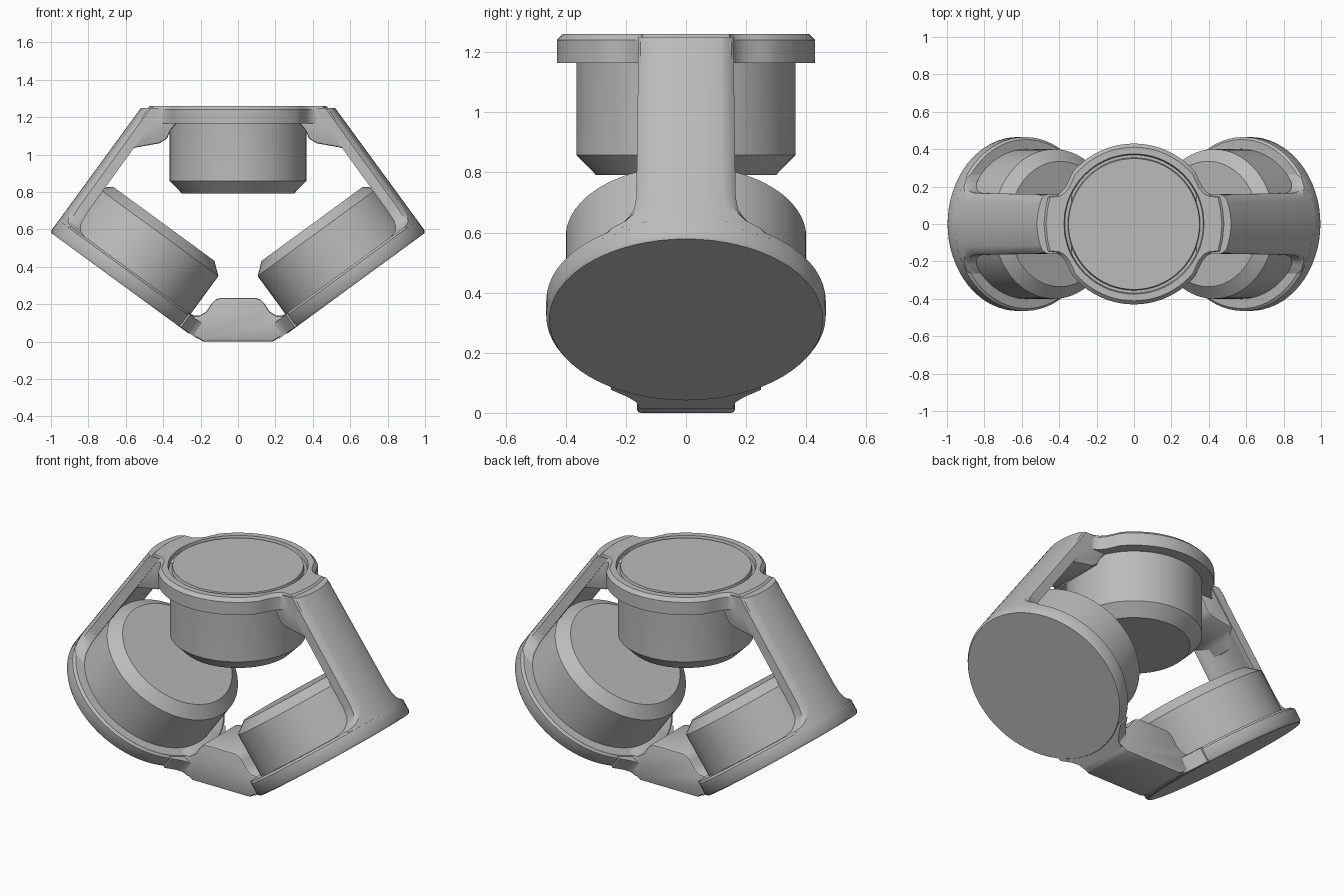
import bpy, bmesh
from math import sin, cos, pi, sqrt, radians
from mathutils import Matrix, Vector

cube = bpy.data.objects.get("Cube")
if cube:
    bpy.data.objects.remove(cube)

grey = bpy.data.materials.new("satin_grey")
grey.use_nodes = True
colour = (0.5, 0.5, 0.5, 1)
grey.diffuse_color = colour
grey.node_tree.nodes["Principled BSDF"].inputs["Base Color"].default_value = colour

SEGS = 64
# Side frame: x runs up the sloping face, z points inward
A, N = Vector((0.807, 0, 0.59)), Vector((-0.59, 0, 0.807))
SIDE = Matrix(((A.x, 0, N.x, 0.205), (0, 1, 0, 0), (A.z, 0, N.z, 0), (0, 0, 0, 1)))
CENTRE = 0.526
R_OUT, R_IN = 0.465, 0.395


def loft(name, rings, matrix=Matrix(), bevel=0, mirror=False, closed=False):
    """Skin rings of equal length; cap the ends or join last to first."""
    bm = bmesh.new()
    loops = [[bm.verts.new(p) for p in ring] for ring in rings]
    pairs = list(zip(loops, loops[1:]))
    if closed:
        pairs.append((loops[-1], loops[0]))
    else:
        bm.faces.new(loops[0])
        bm.faces.new(loops[-1])
    for a, b in pairs:
        for i in range(len(a)):
            bm.faces.new((a[i - 1], a[i], b[i], b[i - 1]))
    bmesh.ops.recalc_face_normals(bm, faces=bm.faces)
    if bevel:
        edges = [e for e in bm.edges if e.calc_face_angle(0) > radians(50)]
        bmesh.ops.bevel(bm, geom=edges, offset=bevel, segments=2, profile=0.5,
                        affect='EDGES', clamp_overlap=True)
    bmesh.ops.transform(bm, matrix=matrix, verts=bm.verts)
    mesh = bpy.data.meshes.new(name)
    bm.to_mesh(mesh)
    bm.free()
    mesh.materials.append(grey)
    obj = bpy.data.objects.new(name, mesh)
    bpy.context.collection.objects.link(obj)
    bpy.ops.object.select_all(action='DESELECT')
    obj.select_set(True)
    bpy.context.view_layer.objects.active = obj
    bpy.ops.object.shade_smooth_by_angle(angle=radians(35))
    if mirror:
        obj.modifiers.new("Mirror", 'MIRROR').use_mirror_merge = False
    return obj


def lathe(profile, cx=0):
    return [[(cx + r * cos(2 * pi * i / SEGS), r * sin(2 * pi * i / SEGS), z)
             for i in range(SEGS)] for r, z in profile]


def extrude_y(points, half):
    return [[(x, y, z) for x, z in points] for y in (-half, half)]


# Upper drum with its lid sitting in the ring
loft("upper_drum", lathe([(0.35, 1.257), (0.355, 1.235), (0.37, 1.235), (0.365, 1.165),
                          (0.365, 0.858), (0.30, 0.792)]))

# Side discs and drums
loft("side_disc", lathe([(0.455, 0), (0.465, 0.015), (0.465, 0.078), (0.452, 0.09)], CENTRE),
     SIDE, mirror=True)
loft("side_drum", lathe([(0.40, 0.06), (0.40, 0.342), (0.335, 0.395)], CENTRE),
     SIDE, mirror=True)

# Upper ring with a filleted neck to each arm
neck = [(0.492, 0), (0.485, 0.08), (0.47, 0.15), (0.42, 0.155), (0.39, 0.17),
        (0.365, 0.2), (0.345, 0.24)]
arc = [(0.43 * cos(radians(d)), 0.43 * sin(radians(d))) for d in range(40, 91, 5)]
quarter = neck + arc
half = quarter + [(-x, y) for x, y in reversed(quarter[:-1])]
outline = half + [(x, -y) for x, y in reversed(half[1:-1])]


def flat_ring(z, scale=1, radius=None):
    return [(x * k, y * k, z) for x, y in outline
            for k in [radius / sqrt(x * x + y * y) if radius else scale]]


loft("upper_ring", [flat_ring(1.165, radius=0.36), flat_ring(1.165), flat_ring(1.24),
                    flat_ring(1.26, scale=0.955), flat_ring(1.26, radius=0.375),
                    flat_ring(1.23, radius=0.368)], closed=True)


# Arms: curved shells that flare into the discs
def arm_section(h, w):
    top = h is None
    vs = [(w - 0.02) * i / 6 for i in range(-6, 7)]
    u_out = lambda v: sqrt(R_OUT ** 2 - v * v)
    u_in = lambda v: sqrt(R_IN ** 2 - v * v)
    pts = [(w, u_in(w) + 0.008)] + [(v, u_in(v)) for v in reversed(vs)]
    pts += [(-w, u_in(w) + 0.008), (-w, u_out(w) - 0.015)]
    pts += [(v, u_out(v)) for v in vs] + [(w, u_out(w) - 0.015)]
    ring = []
    for v, u in pts:
        a = CENTRE + u
        ring.append((a, v, (1.25 - a * A.z) / N.z if top else h))
    return ring


flare = [(0.06, 0.30), (0.09, 0.265), (0.1, 0.221), (0.12, 0.194), (0.15, 0.173),
         (0.2, 0.165), (None, 0.158)]
loft("side_arm", [arm_section(h, w) for h, w in flare], SIDE, mirror=True)

# Gussets under the upper ring
gusset = [(0.33, 1.24), (0.33, 1.165), (0.36, 1.13), (0.38, 1.085), (0.42, 1.06),
          (0.55, 1.037), (0.59, 1.02), (0.625, 0.975), (0.65, 1.0), (0.49, 1.24)]
loft("arm_gusset", extrude_y(gusset, 0.155), bevel=0.01, mirror=True)

# Base block with its central hump
right = [(0.185, 0), (0.2, 0.008), (0.32, 0.09), (0.27, 0.158), (0.235, 0.138),
         (0.205, 0.138), (0.17, 0.16), (0.14, 0.205), (0.12, 0.225), (0.095, 0.233)]
base = right + [(-x, z) for x, z in reversed(right)]
loft("base_block", extrude_y(base, 0.163), bevel=0.012)

# Fillets where the discs meet the base block
web = [(0.02, 0.155), (0.055, 0.165), (0.085, 0.195), (0.125, 0.25), (0.3, 0.25)]
web += [(a, -v) for a, v in reversed(web)]
loft("base_fillet", [[(a, v, h) for a, v in web] for h in (0.004, 0.086)], SIDE, mirror=True)
